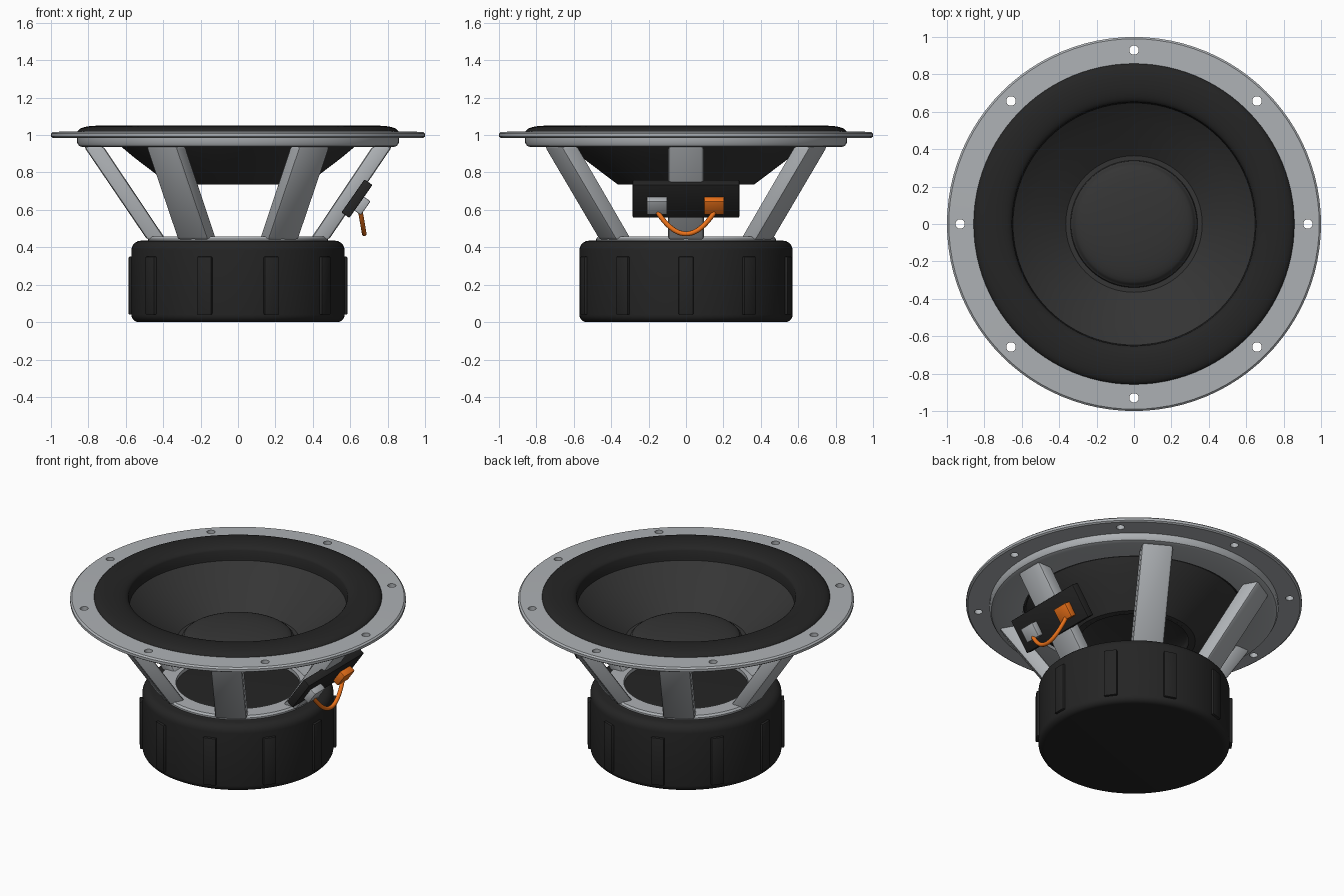
import bpy, bmesh
from math import sin, cos, pi, radians, atan2
from mathutils import Vector, Matrix

if "Cube" in bpy.data.objects:
    bpy.data.objects.remove(bpy.data.objects["Cube"])


def material(name, rgb):
    m = bpy.data.materials.new(name)
    m.diffuse_color = (*rgb, 1)
    m.use_nodes = True
    m.node_tree.nodes["Principled BSDF"].inputs["Base Color"].default_value = m.diffuse_color
    return m


BLACK = material("rubber_black", (0.018, 0.018, 0.018))
CONE = material("cone_black", (0.035, 0.035, 0.035))
ORANGE = material("orange", (0.85, 0.17, 0.01))
GREY = material("metal_grey", (0.42, 0.44, 0.46))


def finish(bm, name, mat):
    bmesh.ops.recalc_face_normals(bm, faces=bm.faces)
    mesh = bpy.data.meshes.new(name)
    bm.to_mesh(mesh)
    bm.free()
    ob = bpy.data.objects.new(name, mesh)
    bpy.context.collection.objects.link(ob)
    mesh.materials.append(mat)
    return ob


def smooth(ob, angle=35):
    bpy.ops.object.select_all(action='DESELECT')
    ob.select_set(True)
    bpy.context.view_layer.objects.active = ob
    bpy.ops.object.shade_smooth_by_angle(angle=radians(angle))


def lathe(name, profile, mat, closed=True, n=96, shade=True):
    """Revolve (radius, z) points about z."""
    bm = bmesh.new()
    rings = []
    for r, z in profile:
        if r < 1e-6:
            rings.append([bm.verts.new((0, 0, z))] * n)
        else:
            rings.append([bm.verts.new((r * cos(2 * pi * i / n), r * sin(2 * pi * i / n), z))
                          for i in range(n)])
    pairs = list(zip(rings, rings[1:])) + ([(rings[-1], rings[0])] if closed else [])
    for a, b in pairs:
        for i in range(n):
            j = (i + 1) % n
            quad = list(dict.fromkeys([a[i], a[j], b[j], b[i]]))
            if len(quad) > 2:
                bm.faces.new(quad)
    ob = finish(bm, name, mat)
    if shade:
        smooth(ob)
    return ob


def box(name, size, matrix, mat, bevel=0.01):
    bm = bmesh.new()
    bmesh.ops.create_cube(bm, size=1)
    bmesh.ops.scale(bm, vec=size, verts=bm.verts)
    bmesh.ops.bevel(bm, geom=bm.edges[:], offset=bevel, segments=2, profile=0.5, affect='EDGES')
    bm.transform(matrix)
    ob = finish(bm, name, mat)
    smooth(ob)
    return ob


def arc(cx, cz, r, a0, a1, n=5):
    return [(cx + r * cos(radians(a0 + (a1 - a0) * i / n)),
             cz + r * sin(radians(a0 + (a1 - a0) * i / n))) for i in range(n + 1)]


# Mounting flange with eight screw holes
flange = lathe("mounting_flange",
               [(0.85, 0.985), (0.99, 0.985), (1.0, 0.992), (1.0, 1.008), (0.99, 1.017), (0.85, 1.02)],
               GREY, shade=False)
bm = bmesh.new()
for k in range(8):
    a = k * pi / 4
    bmesh.ops.create_cone(bm, cap_ends=True, segments=20, radius1=0.025, radius2=0.025, depth=0.2,
                          matrix=Matrix.Translation((0.93 * cos(a), 0.93 * sin(a), 1)))
cutter = finish(bm, "screw_hole_cutter", GREY)
cutter.hide_render = True
cutter.hide_set(True)
mod = flange.modifiers.new("holes", 'BOOLEAN')
mod.operation = 'DIFFERENCE'
mod.solver = 'EXACT'
mod.object = cutter
bpy.context.view_layer.objects.active = flange
bpy.ops.object.modifier_apply(modifier=mod.name)
smooth(flange)

# Basket rim below the flange, and the seat ring on the magnet
lathe("basket_rim", [(0.66, 0.985), (0.86, 0.985), (0.86, 0.958), (0.85, 0.942), (0.83, 0.935),
                     (0.66, 0.94)], GREY)
lathe("basket_seat", [(0.37, 0.42), (0.48, 0.42), (0.48, 0.445), (0.47, 0.457), (0.37, 0.457)], GREY)

# Six slanted basket arms
for k in range(6):
    bm = bmesh.new()
    vs = [bm.verts.new((x, y, z)) for y in (-0.095, 0.095)
          for x, z in ((0.385, 0.44), (0.485, 0.44), (0.825, 0.94), (0.72, 0.94))]
    bm.faces.new(vs[:4])
    bm.faces.new(vs[4:][::-1])
    for i in range(4):
        j = (i + 1) % 4
        bm.faces.new((vs[i], vs[j], vs[j + 4], vs[i + 4]))
    bmesh.ops.bevel(bm, geom=bm.edges[:], offset=0.016, segments=2, profile=0.5, affect='EDGES')
    bm.transform(Matrix.Rotation(k * pi / 3, 4, 'Z'))
    smooth(finish(bm, f"basket_arm_{k + 1}", GREY))

# Rubber surround: half roll
roll = [(0.755 + 0.105 * cos(pi * i / 16), 1.005 + 0.045 * sin(pi * i / 16) ** 0.7) for i in range(16)]
lathe("surround", [(0.86, 0.985)] + roll + [(0.65, 0.97), (0.645, 0.948)], BLACK, closed=False)

# Cone and dust cap
lathe("cone", [(0.655, 0.965), (0.645, 0.955), (0.55, 0.876), (0.45, 0.8), (0.365, 0.736),
               (0.325, 0.735)], CONE, closed=False)
lathe("dust_cap", [(0.34, 0.735), (0.335, 0.75)] +
      [(0.325 * cos(pi / 2 * i / 10), 0.757 + 0.06 * sin(pi / 2 * i / 10)) for i in range(10)] +
      [(0, 0.817)], CONE, closed=False)

# Magnet with ten raised ribs
lathe("magnet", [(0, 0)] + arc(0.53, 0.04, 0.04, -90, 0) + arc(0.52, 0.385, 0.05, 0, 90) +
      [(0, 0.435)], BLACK, closed=False)
for k in range(10):
    m = Matrix.Rotation(k * pi / 5, 4, 'Z') @ Matrix.Translation((0.56, 0, 0.195))
    box(f"magnet_rib_{k + 1}", (0.05, 0.08, 0.31), m, BLACK, 0.006)

# Terminal board lying on the right arm, with two terminals
tilt = atan2(0.123, 0.176)
board = Matrix.Translation((0.636, 0, 0.66)) @ Matrix.Rotation(tilt, 4, 'Y')
box("terminal_board", (0.052, 0.57, 0.215), board, BLACK, 0.006)
for name, y, mat in (("terminal_grey", -0.155, GREY), ("terminal_orange", 0.15, ORANGE)):
    box(name, (0.045, 0.108, 0.09), board @ Matrix.Translation((0.045, y, -0.015)), mat, 0.006)

# Hanging lead between the terminals
curve = bpy.data.curves.new("lead_wire", 'CURVE')
curve.dimensions = '3D'
curve.bevel_depth = 0.013
curve.bevel_resolution = 3
curve.use_fill_caps = True
sp = curve.splines.new('POLY')
N = 24
sp.points.add(N)
for i in range(N + 1):
    t = -1 + 2 * i / N
    s = 1 - t * t
    sp.points[i].co = (0.653 + 0.022 * s, 0.16 * t, 0.6 - 0.128 * s, 1)
sp.use_smooth = True
wire = bpy.data.objects.new("lead_wire", curve)
curve.materials.append(ORANGE)
bpy.context.collection.objects.link(wire)
